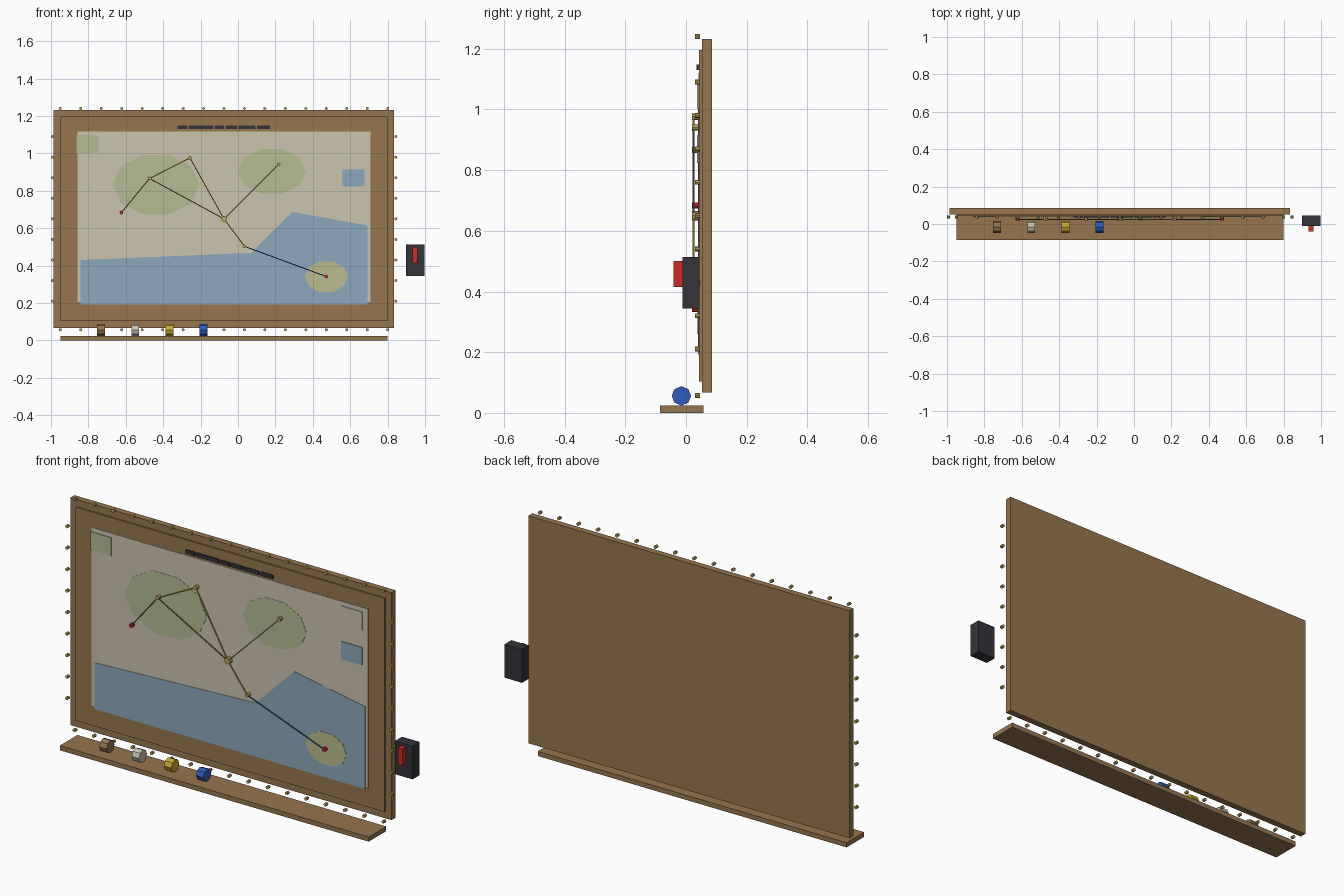
import bpy, bmesh, math
from mathutils import Vector

if "Cube" in bpy.data.objects:
    bpy.data.objects.remove(bpy.data.objects["Cube"], do_unlink=True)


def material(name, *rgb):
    lin = [((c / 255 + 0.055) / 1.055) ** 2.4 for c in rgb] + [1]
    m = bpy.data.materials.new(name)
    m.use_nodes = True
    m.diffuse_color = lin
    m.node_tree.nodes["Principled BSDF"].inputs["Base Color"].default_value = lin
    return m


WOOD = material("wood", 150, 117, 79)
PAPER = material("paper", 203, 195, 175)
GREEN = material("land green", 179, 187, 147)
WATER = material("water blue", 140, 168, 188)
SAND = material("sand", 187, 187, 142)
GOLD = material("gold", 203, 170, 48)
BRASS = material("brass", 188, 166, 98)
RED = material("red", 200, 45, 40)
BLUE = material("blue", 46, 92, 190)
DARK = material("charcoal", 52, 51, 58)


def finish(name, bm, mat):
    bmesh.ops.recalc_face_normals(bm, faces=bm.faces)
    mesh = bpy.data.meshes.new(name)
    bm.to_mesh(mesh)
    bm.free()
    mesh.materials.append(mat)
    ob = bpy.data.objects.new(name, mesh)
    bpy.context.collection.objects.link(ob)
    return ob


def plate(name, points, y0, y1, mat):
    """Extrude an outline in x and z from depth y0 to y1."""
    bm = bmesh.new()
    face = bm.faces.new([bm.verts.new((x, y0, z)) for x, z in points])
    ext = bmesh.ops.extrude_face_region(bm, geom=[face])
    verts = [v for v in ext["geom"] if isinstance(v, bmesh.types.BMVert)]
    bmesh.ops.translate(bm, verts=verts, vec=(0, y1 - y0, 0))
    return finish(name, bm, mat)


def box(name, x0, x1, y0, y1, z0, z1, mat):
    return plate(name, [(x0, z0), (x1, z0), (x1, z1), (x0, z1)], y0, y1, mat)


def oval(name, x, z, rx, rz, y0, y1, mat, sides=10):
    turn = [i * math.tau / sides for i in range(sides)]
    return plate(name, [(x + rx * math.cos(a), z + rz * math.sin(a)) for a in turn], y0, y1, mat)


def rod(name, a, b, r, mat, sides=8):
    """Cylinder from point a to point b."""
    a, b = Vector(a), Vector(b)
    bm = bmesh.new()
    bmesh.ops.create_cone(bm, cap_ends=True, segments=sides, radius1=r, radius2=r, depth=(b - a).length)
    bmesh.ops.rotate(bm, verts=bm.verts, matrix=Vector((0, 0, 1)).rotation_difference(b - a).to_matrix())
    bmesh.ops.translate(bm, verts=bm.verts, vec=(a + b) / 2)
    return finish(name, bm, mat)


# Board, raised panel and shelf
box("back_board", -0.986, 0.834, 0.052, 0.085, 0.067, 1.232, WOOD)
box("front_panel", -0.95, 0.80, 0.043, 0.052, 0.103, 1.196, WOOD)
box("shelf", -0.95, 0.80, -0.085, 0.057, 0, 0.024, WOOD)

# Map sheet with land, water and island
box("map_sheet", -0.858, 0.709, 0.041, 0.043, 0.205, 1.118, PAPER)
plate("water_area", [(-0.842, 0.193), (0.693, 0.193), (0.693, 0.615), (0.291, 0.687),
                     (0.072, 0.468), (-0.842, 0.43)], 0.0395, 0.043, WATER)
oval("west_land", -0.438, 0.832, 0.233, 0.166, 0.0395, 0.041, GREEN)
oval("east_land", 0.18, 0.903, 0.181, 0.127, 0.0395, 0.041, GREEN)
oval("island", 0.472, 0.341, 0.116, 0.086, 0.038, 0.0395, SAND)

# Corner patches
box("green_patch", -0.863, -0.746, 0.037, 0.043, 1.003, 1.096, GREEN)
box("paper_patch", 0.559, 0.676, 0.037, 0.043, 1.003, 1.096, PAPER)
box("water_patch", 0.559, 0.676, 0.037, 0.043, 0.823, 0.914, WATER)

# Plain dark heading bars
x = -0.323
for width in (0.05, 0.13, 0.05, 0.06, 0.09, 0.07):
    box("heading_bar", x, x + width, 0.035, 0.043, 1.13, 1.148, DARK)
    x += width + 0.009

# Pins on the map
pins = {
    "west": (-0.623, 0.684, RED, 0.010), "grove": (-0.473, 0.866, BRASS, 0.010),
    "north": (-0.257, 0.976, BRASS, 0.010), "hub": (-0.075, 0.65, BRASS, 0.016),
    "east": (0.217, 0.941, BRASS, 0.010), "shore": (0.035, 0.503, BRASS, 0.010),
    "island": (0.471, 0.342, RED, 0.010),
}
for name, (x, z, mat, r) in pins.items():
    rod(name + "_pin", (x, 0.019, z), (x, 0.042, z), r, mat)

# Threads between pins
for a, b, mat in (("west", "grove", WOOD), ("grove", "hub", WOOD), ("grove", "north", GOLD),
                  ("north", "hub", GOLD), ("hub", "shore", GOLD), ("hub", "east", PAPER),
                  ("shore", "island", BLUE)):
    (ax, az), (bx, bz) = pins[a][:2], pins[b][:2]
    rod(a + "_" + b + "_thread", (ax, 0.025, az), (bx, 0.025, bz), 0.003, mat, 6)

# Studs around the border
spots = [(-0.95 + i * 0.1094, z) for i in range(17) for z in (0.057, 1.24)]
spots += [(x, 0.21 + i * 0.11) for i in range(9) for x in (-0.992, 0.844)]
for x, z in spots:
    rod("border_stud", (x, 0.029, z), (x, 0.046, z), 0.008, BRASS)

# Thread spools on the shelf
for x, mat in ((-0.733, WOOD), (-0.549, PAPER), (-0.366, GOLD), (-0.184, BLUE)):
    rod("spool", (x - 0.021, -0.015, 0.056), (x + 0.021, -0.015, 0.056), 0.032, mat)

# Switch box with lever
box("switch_box", 0.898, 0.998, -0.012, 0.045, 0.344, 0.514, DARK)
box("switch_lever", 0.934, 0.96, -0.041, -0.012, 0.415, 0.5, RED)
